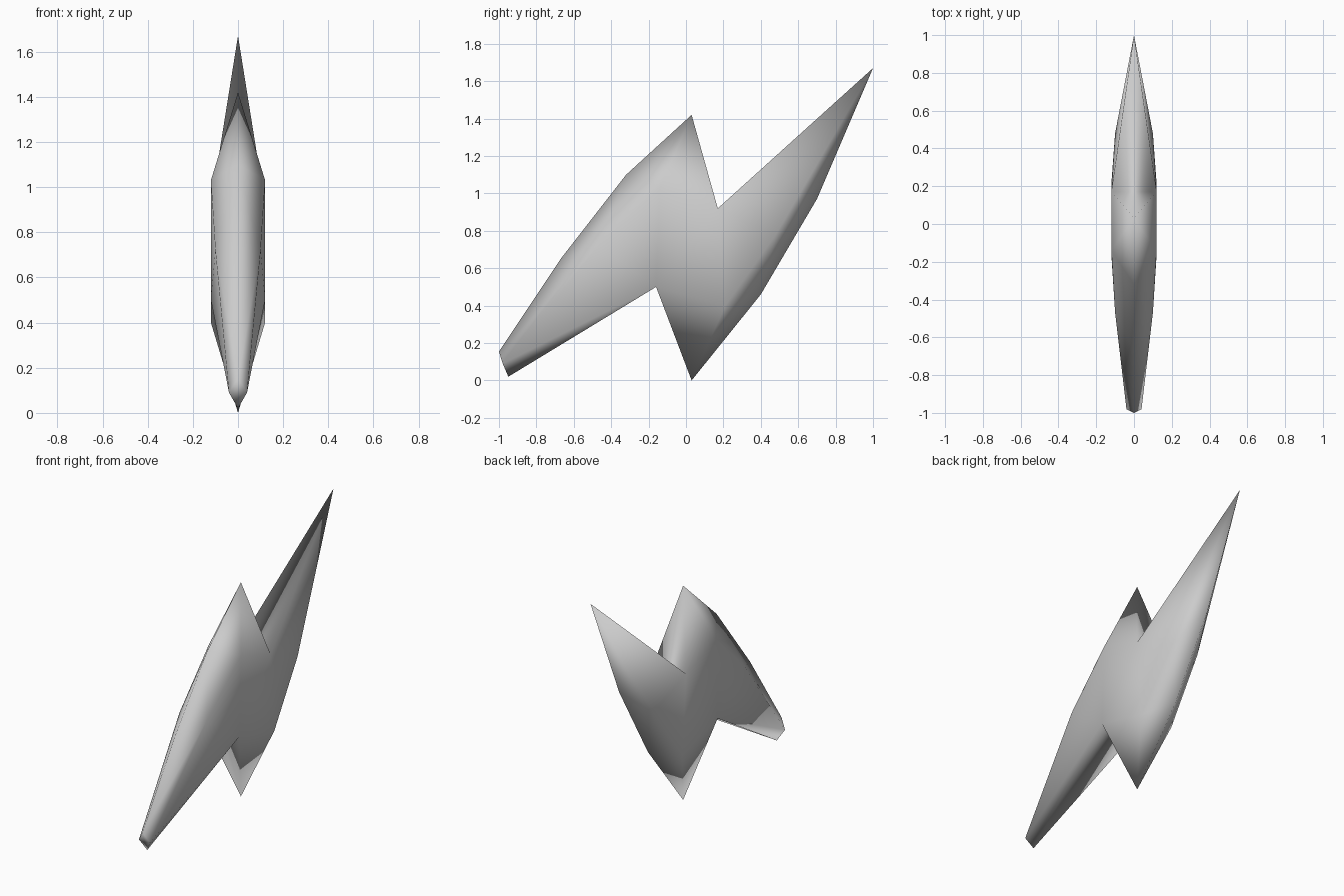
import bpy
import bmesh

default_cube = bpy.data.objects.get("Cube")
if default_cube:
    bpy.data.objects.remove(default_cube, do_unlink=True)


def make_material(name, colour):
    material = bpy.data.materials.new(name)
    material.use_nodes = True
    material.diffuse_color = colour
    material.node_tree.nodes["Principled BSDF"].inputs["Base Color"].default_value = colour
    return material


# Sharp outline of the bolt, on the centre plane (y, z)
outline = {
    "front_top": (-1.0, .155), "brow_low": (-.67, .65), "brow_high": (-.32, 1.10),
    "upper_spur": (.03, 1.42), "tail_tip": (1.0, 1.67),
    "belly_high": (.70, .97), "belly_low": (.40, .46), "lower_spur": (.03, 0),
    "front_bottom": (-.95, .02),
}

# Corners of the thick side plate (x, y, z); the notches are full width
plate = {
    "front_side": (.04, -.98, .09), "brow_side": (.10, -.47, .72),
    "upper_shoulder": (.12, -.14, 1.03), "upper_notch": (.12, .17, .92),
    "tail_side": (.10, .48, .78), "lower_shoulder": (.12, .21, .40),
    "lower_notch": (.12, -.16, .50),
}

# Faces of one half; the other half is mirrored
half_faces = [
    # bevel along the brow
    "front_top brow_low brow_side front_side",
    "brow_low brow_high brow_side",
    "brow_high upper_shoulder brow_side",
    "brow_high upper_spur upper_shoulder",
    # side plate
    "upper_spur upper_notch upper_shoulder",
    "front_side brow_side lower_notch",
    "brow_side upper_shoulder lower_notch",
    "lower_notch upper_shoulder upper_notch lower_shoulder",
    "upper_notch tail_side lower_shoulder",
    "upper_notch tail_tip tail_side",
    "lower_notch lower_shoulder lower_spur",
    "front_side lower_notch front_bottom",
    # bevel along the belly
    "lower_shoulder belly_low lower_spur",
    "lower_shoulder tail_side belly_low",
    "tail_side belly_high belly_low",
    "tail_side tail_tip belly_high",
]

# Faces that span both halves: each notch corner pair meets one outline point
notch_faces = [
    ("upper_notch", "upper_spur"), ("upper_notch", "tail_tip"),
    ("lower_notch", "lower_spur"), ("lower_notch", "front_bottom"),
]

bm = bmesh.new()
centre = {name: bm.verts.new((0, y, z)) for name, (y, z) in outline.items()}
sides = []
for sign in (1, -1):
    side = {name: bm.verts.new((sign * x, y, z)) for name, (x, y, z) in plate.items()}
    sides.append(side)
    points = {**centre, **side}
    for words in half_faces:
        bm.faces.new([points[word] for word in words.split()])
left, right = sides
for notch, point in notch_faces:
    bm.faces.new((left[notch], right[notch], centre[point]))

# Blunt diamond at the front end
bm.faces.new((centre["front_top"], left["front_side"],
              centre["front_bottom"], right["front_side"]))

for face in bm.faces:
    face.smooth = True
bmesh.ops.recalc_face_normals(bm, faces=bm.faces)

mesh = bpy.data.meshes.new("bolt_body")
bm.to_mesh(mesh)
bm.free()
mesh.materials.append(make_material("light grey", (.6, .6, .6, 1)))
bolt = bpy.data.objects.new("bolt_body", mesh)
bpy.context.collection.objects.link(bolt)
